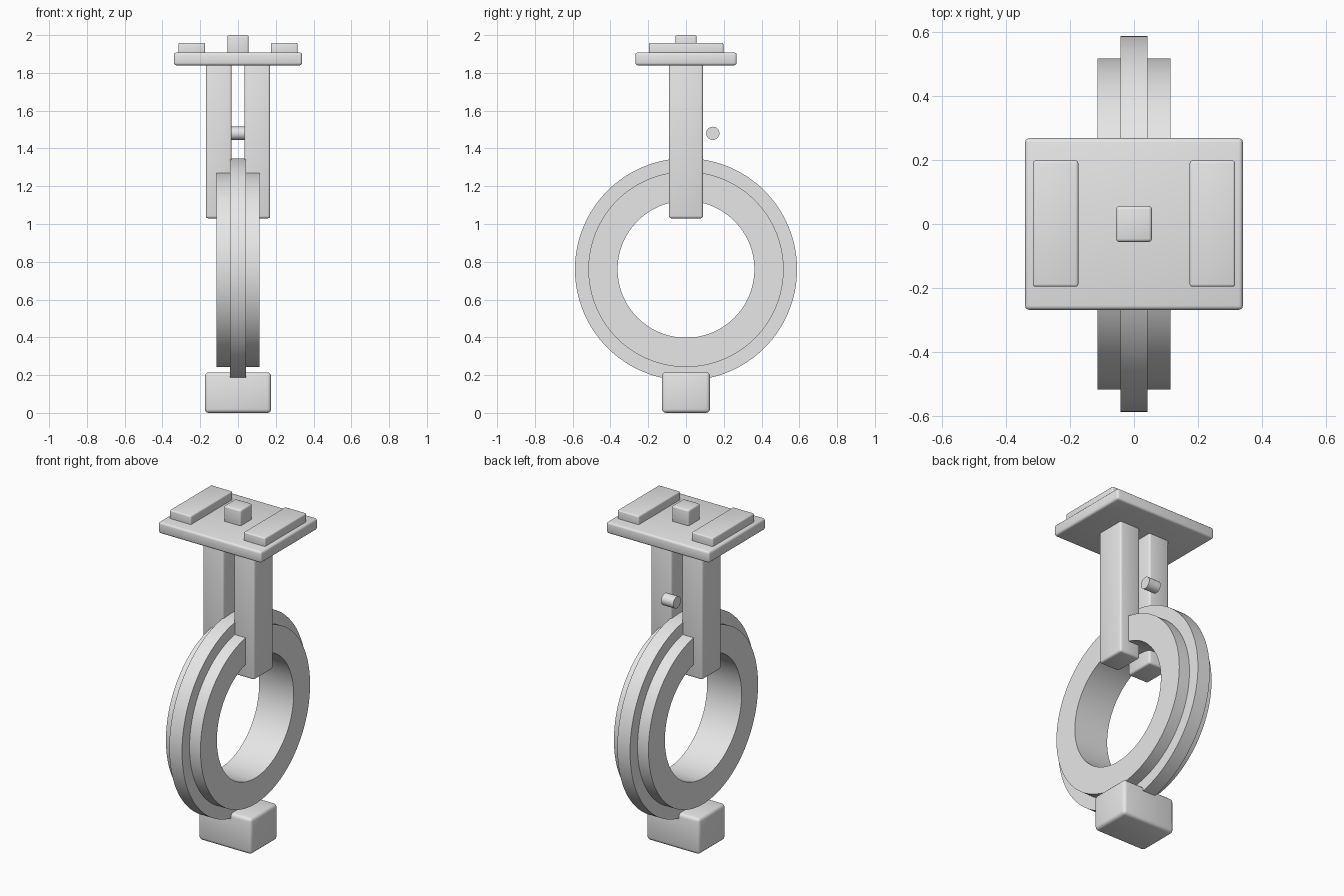
import bpy, bmesh, math

if "Cube" in bpy.data.objects:
    bpy.data.objects.remove(bpy.data.objects["Cube"])

grey = bpy.data.materials.new("light grey")
grey.diffuse_color = (0.8, 0.8, 0.8, 1)
grey.use_nodes = True
grey.node_tree.nodes["Principled BSDF"].inputs["Base Color"].default_value = grey.diffuse_color


def finish(name, bm):
    bmesh.ops.recalc_face_normals(bm, faces=bm.faces)
    me = bpy.data.meshes.new(name)
    bm.to_mesh(me)
    bm.free()
    me.materials.append(grey)
    ob = bpy.data.objects.new(name, me)
    bpy.context.collection.objects.link(ob)
    bpy.ops.object.select_all(action='DESELECT')
    ob.select_set(True)
    bpy.context.view_layer.objects.active = ob
    bpy.ops.object.shade_smooth_by_angle(angle=math.radians(35))
    return ob


def box(name, lo, hi, bevel):
    """Rounded box between two corners."""
    bm = bmesh.new()
    bmesh.ops.create_cube(bm, size=1)
    for v in bm.verts:
        v.co = [(a + b) / 2 + c * (b - a) for a, b, c in zip(lo, hi, v.co)]
    bmesh.ops.bevel(bm, geom=bm.edges[:], offset=bevel, segments=3,
                    profile=0.5, affect='EDGES')
    return finish(name, bm)


def lathe_x(name, profile, y, z, steps, closed):
    """Spin (x, radius) points around an axis parallel to x."""
    bm = bmesh.new()
    rings = []
    for i in range(steps):
        a = 2 * math.pi * i / steps
        rings.append([bm.verts.new((x, y + r * math.cos(a), z + r * math.sin(a)))
                      for x, r in profile])
    n = len(profile)
    for i in range(steps):
        p, q = rings[i], rings[(i + 1) % steps]
        for j in range(n if closed else n - 1):
            k = (j + 1) % n
            bm.faces.new((p[j], p[k], q[k], q[j]))
    if not closed:
        for j in (0, n - 1):
            bm.faces.new([r[j] for r in rings])
    return finish(name, bm)


# Wheel ring with a raised central flange
lathe_x("ring", [(-0.114, 0.362), (-0.114, 0.517), (-0.042, 0.517), (-0.042, 0.588),
                 (0.042, 0.588), (0.042, 0.517), (0.114, 0.517), (0.114, 0.362)],
        0, 0.76, 128, True)

# Foot block
box("foot_block", (-0.175, -0.127, 0.005 - 0.005), (0.175, 0.127, 0.215), 0.02)

# Top plate and centre knob
box("top_plate", (-0.34, -0.268, 1.84), (0.34, 0.268, 1.908), 0.013)
box("centre_knob", (-0.056, -0.056, 1.89), (0.056, 0.056, 2.0), 0.01)

# Fork legs and top pads, one per side
for side, s in (("left", -1), ("right", 1)):
    xs = sorted((s * 0.034, s * 0.17))
    box(side + "_leg", (xs[0], -0.09, 1.03), (xs[1], 0.09, 1.86), 0.012)
    xs = sorted((s * 0.174, s * 0.316))
    box(side + "_pad", (xs[0], -0.196, 1.89), (xs[1], 0.198, 1.958), 0.008)

# Small pin behind the legs
lathe_x("pin", [(-0.04, 0.035), (0.04, 0.035)], 0.142, 1.48, 32, False)
